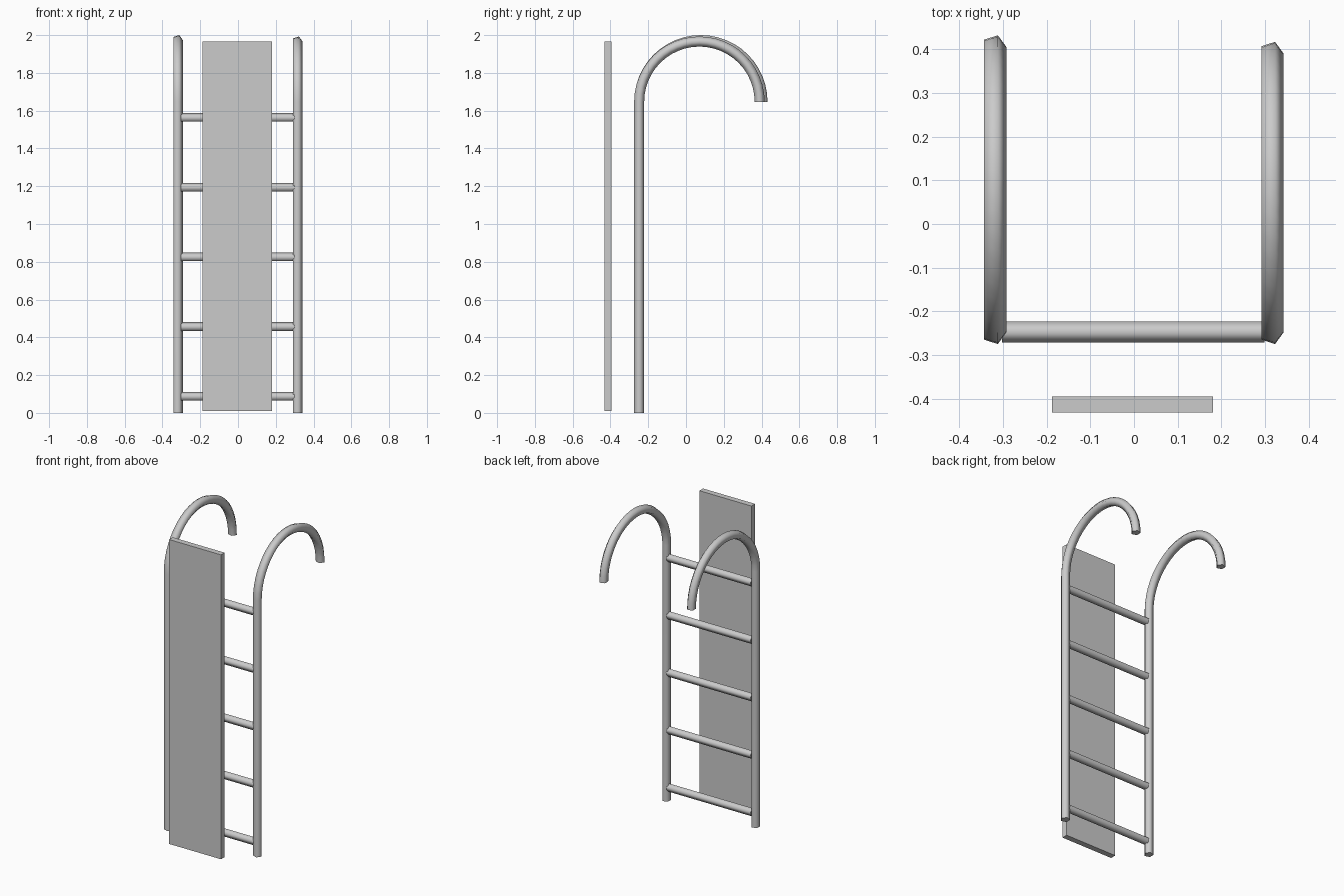
import bpy, bmesh, math
from mathutils import Vector

if "Cube" in bpy.data.objects:
    bpy.data.objects.remove(bpy.data.objects["Cube"])

SIDES = 5


def tube(name, rings):
    """Skin a list of vertex rings into a capped tube with smooth sides."""
    bm = bmesh.new()
    loops = [[bm.verts.new(p) for p in ring] for ring in rings]
    for a, b in zip(loops, loops[1:]):
        for i in range(SIDES):
            j = (i + 1) % SIDES
            bm.faces.new((a[i], a[j], b[j], b[i])).smooth = True
    for cap in (loops[0], loops[-1]):
        face = bm.faces.new(cap)
        for e in face.edges:
            e.smooth = False
    bmesh.ops.recalc_face_normals(bm, faces=bm.faces)
    mesh = bpy.data.meshes.new(name)
    bm.to_mesh(mesh)
    bm.free()
    obj = bpy.data.objects.new(name, mesh)
    bpy.context.collection.objects.link(obj)
    return obj


def section(r, start=0.0):
    angles = [start + 2 * math.pi * i / SIDES for i in range(SIDES)]
    return [(r * math.cos(a), r * math.sin(a)) for a in angles]


def hooked_rail(name, x, y0, y1, z_bend, r=0.028, steps=24):
    """Upright that bends over in a half circle from y0 to y1."""
    rad, yc = (y1 - y0) / 2, (y0 + y1) / 2
    path = [(y0, 0.0, math.pi)]
    for i in range(steps + 1):
        a = math.pi * (1 - i / steps)
        path.append((yc + rad * math.cos(a), z_bend + rad * math.sin(a), a))
    rings = [[Vector((x + u, y + v * math.cos(a), z + v * math.sin(a)))
              for u, v in section(r)] for y, z, a in path]
    return tube(name, rings)


# Side rails
hooked_rail("left_rail", -0.320, -0.248, 0.405, 1.647)
hooked_rail("right_rail", 0.314, -0.248, 0.390, 1.647)

# Rungs
for n in range(5):
    z = 0.086 + 0.369 * n
    rings = [[Vector((x, -0.247 + u, z + v)) for u, v in section(0.025, math.pi / 2)]
             for x in (-0.302, 0.298)]
    tube(f"rung_{n + 1}", rings)

# Flat board in front of the ladder
bpy.ops.mesh.primitive_cube_add(size=1, location=(-0.0035, -0.413, 0.988))
board = bpy.context.object
board.name = "front_board"
board.scale = (0.369, 0.037, 1.956)
bpy.ops.object.transform_apply(location=False, rotation=False, scale=True)
